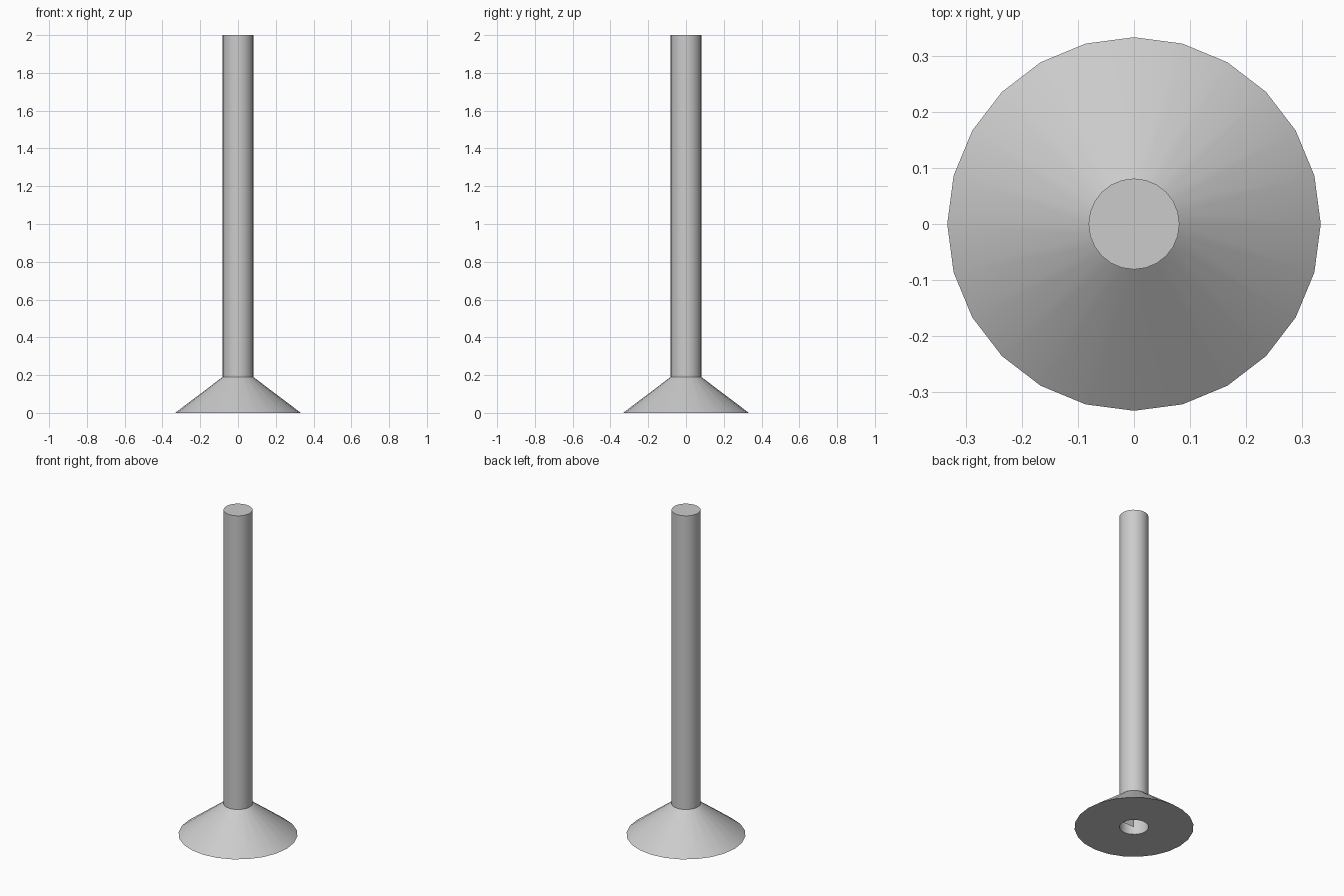
import bpy, bmesh, math

if "Cube" in bpy.data.objects:
    bpy.data.objects.remove(bpy.data.objects["Cube"])

R_SHAFT, R_FOOT, H_FOOT, H = 0.081, 0.333, 0.19, 2.0
SIDES = 24


def finish(name, bm, smooth=True):
    mesh = bpy.data.meshes.new(name)
    bm.to_mesh(mesh)
    bm.free()
    obj = bpy.data.objects.new(name, mesh)
    bpy.context.collection.objects.link(obj)
    if smooth:
        bpy.ops.object.select_all(action='DESELECT')
        obj.select_set(True)
        bpy.context.view_layer.objects.active = obj
        bpy.ops.object.shade_smooth_by_angle(angle=math.radians(30))
    return obj


def lathe(name, profile):
    """Spin an (r, z) outline around the z axis."""
    bm = bmesh.new()
    verts = [bm.verts.new((r, 0, z)) for r, z in profile]
    edges = [bm.edges.new(pair) for pair in zip(verts, verts[1:])]
    bmesh.ops.spin(bm, geom=verts + edges, cent=(0, 0, 0), axis=(0, 0, 1),
                   angle=math.tau, steps=SIDES)
    bmesh.ops.remove_doubles(bm, verts=bm.verts, dist=1e-4)
    bmesh.ops.recalc_face_normals(bm, faces=bm.faces)
    return finish(name, bm)


# Shaft: capped on top, open underneath
lathe("shaft", [(R_SHAFT, 0), (R_SHAFT, H), (0, H)])

# Flared foot with a flat ring underside
lathe("foot", [(R_SHAFT, 0), (R_FOOT, 0), (R_SHAFT, H_FOOT)])

# Flat web inside the body, seen through the opening below
bm = bmesh.new()
outline = [(0, 0), (R_FOOT, 0), (R_SHAFT, H_FOOT), (R_SHAFT, H), (0, H)]
bm.faces.new([bm.verts.new((x, 0, z)) for x, z in outline])
finish("inner_web", bm, smooth=False)
